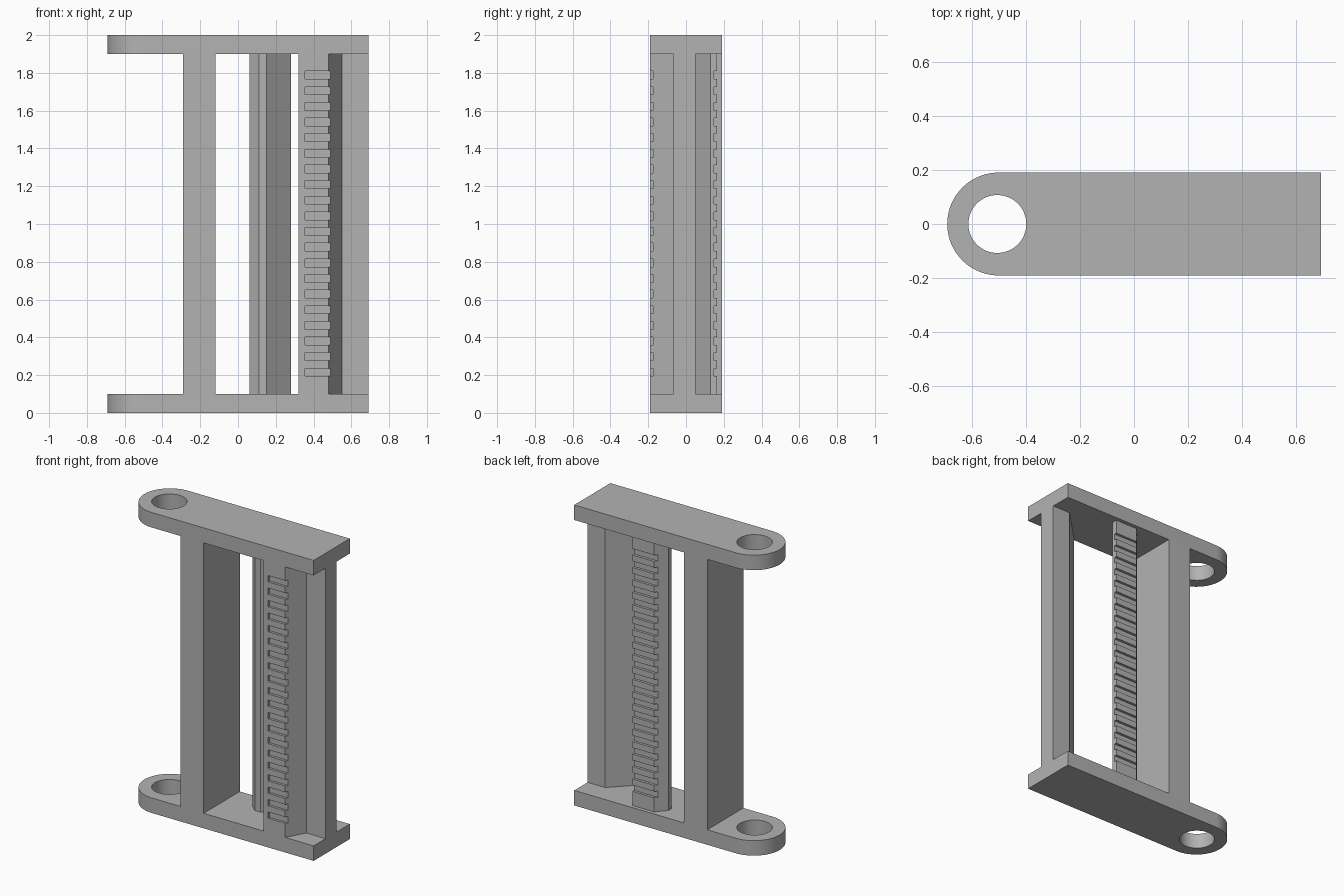
import bpy, bmesh, math

if "Cube" in bpy.data.objects:
    bpy.data.objects.remove(bpy.data.objects["Cube"], do_unlink=True)

grey = bpy.data.materials.new("plain grey")
grey.use_nodes = True
GREY = (0.45, 0.45, 0.45, 1)
grey.diffuse_color = GREY
grey.node_tree.nodes["Principled BSDF"].inputs["Base Color"].default_value = GREY

HEIGHT, PLATE = 2.0, 0.1
HALF_X, HALF_Y = 0.69, 0.19
EYE_X, EYE_R = -0.5, 0.107


def prism(name, outline, z0, z1):
    """Extrude a flat outline upwards."""
    bm = bmesh.new()
    face = bm.faces.new([bm.verts.new((x, y, z0)) for x, y in outline])
    top = bmesh.ops.extrude_face_region(bm, geom=[face])
    bmesh.ops.translate(bm, vec=(0, 0, z1 - z0),
                        verts=[v for v in top["geom"] if isinstance(v, bmesh.types.BMVert)])
    bmesh.ops.recalc_face_normals(bm, faces=bm.faces)
    return add_object(name, bm)


def add_object(name, bm):
    mesh = bpy.data.meshes.new(name)
    bm.to_mesh(mesh)
    bm.free()
    mesh.materials.append(grey)
    obj = bpy.data.objects.new(name, mesh)
    bpy.context.collection.objects.link(obj)
    return obj


def cut(obj, cutter):
    """Subtract the cutter, apply the result and discard the cutter."""
    cutter.hide_render = True
    mod = obj.modifiers.new("cut", "BOOLEAN")
    mod.object, mod.operation, mod.solver = cutter, "DIFFERENCE", "EXACT"
    bpy.context.view_layer.objects.active = obj
    bpy.ops.object.modifier_apply(modifier=mod.name)
    bpy.data.objects.remove(cutter, do_unlink=True)


def notch_cutter(x0, x1, y0, y1, count=20, first=0.215, pitch=0.0828, size=0.042):
    """A ladder of boxes for the grip notches."""
    bm = bmesh.new()
    for i in range(count):
        made = bmesh.ops.create_cube(bm, size=1)["verts"]
        bmesh.ops.scale(bm, vec=(x1 - x0, y1 - y0, size), verts=made)
        bmesh.ops.translate(bm, verts=made, vec=((x0 + x1) / 2, (y0 + y1) / 2, first + i * pitch))
    return add_object("notch_cutter", bm)


def circle(cx, r, start, end, steps):
    return [(cx + r * math.cos(start + (end - start) * i / steps),
             r * math.sin(start + (end - start) * i / steps)) for i in range(steps + 1)]


# End plates: one rounded end with a pin hole
plate_outline = [(HALF_X, -HALF_Y), (HALF_X, HALF_Y)]
plate_outline += circle(EYE_X, HALF_Y, math.pi / 2, 3 * math.pi / 2, 48)
for name, z in (("bottom_plate", 0), ("top_plate", HEIGHT - PLATE)):
    plate = prism(name, plate_outline, z, z + PLATE)
    hole = circle(EYE_X - 0.005, EYE_R, 0, 2 * math.pi, 64)[:-1]
    cut(plate, prism("hole_cutter", hole, z - PLATE, z + 2 * PLATE))
    bpy.ops.object.select_all(action="DESELECT")
    plate.select_set(True)
    bpy.context.view_layer.objects.active = plate
    bpy.ops.object.shade_smooth_by_angle(angle=math.radians(30))

# Upright bars between the plates
low, high = PLATE, HEIGHT - PLATE
prism("plain_bar", [(-0.29, -HALF_Y), (-0.12, -HALF_Y), (-0.12, HALF_Y), (-0.29, HALF_Y)], low, high)

# Outer bar: flat end post with a wedge reaching to the front
outer_bar = prism("outer_grip_bar", [(0.32, -HALF_Y), (0.48, -HALF_Y), (0.55, -0.065),
                                     (HALF_X, -0.065), (HALF_X, 0.05), (0.56, 0.05)], low, high)
cut(outer_bar, notch_cutter(0.355, 0.6, -0.25, -0.174))

# Inner bar: slanted front, chamfered edge and a notched back
inner_bar = prism("inner_grip_bar", [(0.11, 0.02), (0.15, 0.02), (0.28, 0.13), (0.28, 0.165),
                                     (0.12, 0.165), (0.06, 0.10), (0.06, 0.065)], low, high)
cut(inner_bar, notch_cutter(0, 0.4, 0.148, 0.25))
